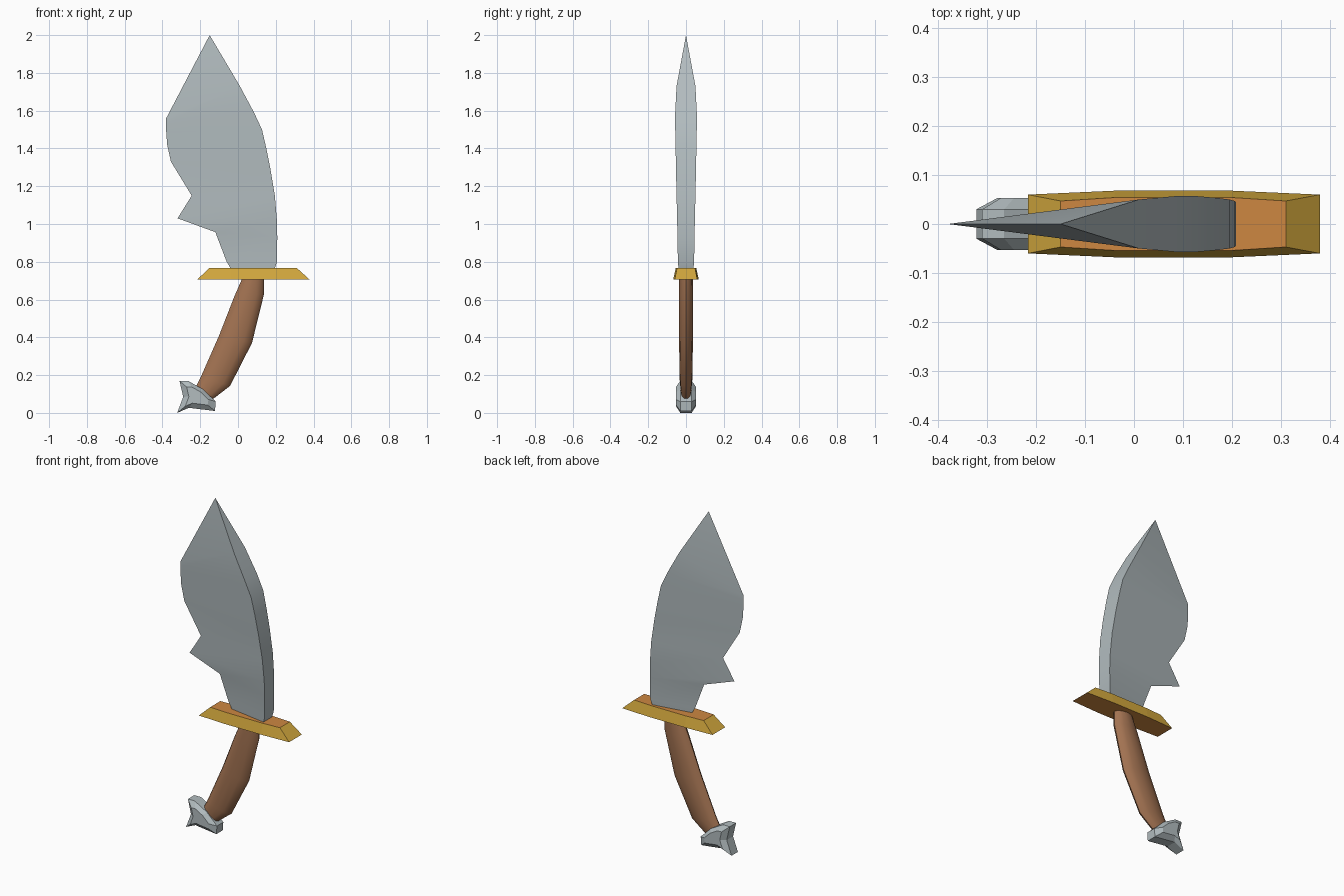
import bpy
import bmesh
import math
from mathutils import Vector

if "Cube" in bpy.data.objects:
    bpy.data.objects.remove(bpy.data.objects["Cube"], do_unlink=True)


def material(name, rgb):
    """Make a flat material from an sRGB colour in 0-255."""
    linear = [((c / 255 + 0.055) / 1.055) ** 2.4 for c in rgb] + [1]
    mat = bpy.data.materials.new(name)
    mat.use_nodes = True
    mat.diffuse_color = linear
    mat.node_tree.nodes["Principled BSDF"].inputs["Base Color"].default_value = linear
    return mat


steel = material("steel", (178, 188, 191))
gold = material("gold", (212, 169, 62))
copper = material("copper", (205, 135, 65))
leather = material("brown leather", (163, 115, 82))


def loft(name, rings, mats, smooth=None):
    """Skin a list of equal-length closed rings and cap both ends."""
    bm = bmesh.new()
    loops = [[bm.verts.new(p) for p in ring] for ring in rings]
    n = len(loops[0])
    for a, b in zip(loops, loops[1:]):
        for i in range(n):
            j = (i + 1) % n
            bm.faces.new((a[i], a[j], b[j], b[i]))
    bm.faces.new(loops[0])
    bm.faces.new(loops[-1])
    bmesh.ops.remove_doubles(bm, verts=bm.verts, dist=0.0005)
    bmesh.ops.recalc_face_normals(bm, faces=bm.faces)
    mesh = bpy.data.meshes.new(name)
    bm.to_mesh(mesh)
    bm.free()
    obj = bpy.data.objects.new(name, mesh)
    bpy.context.collection.objects.link(obj)
    for mat in mats:
        mesh.materials.append(mat)
    if smooth:
        bpy.ops.object.select_all(action="DESELECT")
        obj.select_set(True)
        bpy.context.view_layer.objects.active = obj
        bpy.ops.object.shade_smooth_by_angle(angle=math.radians(smooth))
    return obj


# Blade: wedge sections as (spine x, spine z, half thickness, edge x, edge z)
sections = [
    (0.19, 0.75, 0.038, -0.03, 0.75),
    (0.206, 0.80, 0.043, -0.06, 0.80),
    (0.208, 0.93, 0.045, -0.12, 0.957),
    (0.206, 1.02, 0.047, -0.32, 1.03),
    (0.195, 1.15, 0.05, -0.245, 1.15),
    (0.172, 1.29, 0.053, -0.355, 1.33),
    (0.15, 1.40, 0.055, -0.375, 1.42),
    (0.127, 1.50, 0.057, -0.38, 1.49),
    (0.085, 1.59, 0.057, -0.38, 1.53),
    (0.01, 1.73, 0.05, -0.38, 1.56),
]
rings = [[(sx, -t, sz), (sx, t, sz), (ex, 0, ez)] for sx, sz, t, ex, ez in sections]
rings.append([(-0.15, 0.0004 * s, 2.0) for s in (-0.5, 0.5, 0)])
loft("blade", rings, [steel], 30)


# Guard: tapered bar, slightly wider in the middle, copper above and below
def bar(left, right, end, mid, z):
    half = [(left, end), (-0.04, mid), (0.2, mid), (right, end)]
    return [(x, -y, z) for x, y in half] + [(x, y, z) for x, y in reversed(half)]


guard = loft("guard", [bar(-0.217, 0.38, 0.06, 0.068, 0.705),
                       bar(-0.15, 0.31, 0.047, 0.054, 0.768)], [gold, copper])
for face in guard.data.polygons:
    face.material_index = int(abs(face.normal.z) > 0.9)

# Handle: oval tube through pairs of front and back points
grip = [
    ((0.035, 0.74), (0.138, 0.74), 0.035),
    ((-0.018, 0.62), (0.138, 0.63), 0.038),
    ((-0.10, 0.41), (0.074, 0.37), 0.037),
    ((-0.197, 0.19), (-0.042, 0.143), 0.033),
    ((-0.23, 0.125), (-0.13, 0.075), 0.026),
]
rings = []
for (lx, lz), (rx, rz), depth in grip:
    a, b = Vector((lx, 0, lz)), Vector((rx, 0, rz))
    ring = []
    for k in range(12):
        t = math.tau * k / 12
        p = (a + b) / 2 + (b - a) / 2 * math.cos(t)
        p.y = depth * math.sin(t)
        ring.append(p)
    rings.append(ring)
loft("handle", rings, [leather], 45)

# Pommel: flared profile with chamfered cheeks on both sides
outline = [(-0.31, 0.17), (-0.265, 0.17), (-0.185, 0.125), (-0.118, 0.06),
           (-0.122, 0.01), (-0.26, 0.027), (-0.322, 0.0), (-0.29, 0.085)]
cx, cz = -0.215, 0.088


def cheek(y, scale):
    return [(cx + (x - cx) * scale, y, cz + (z - cz) * scale) for x, z in outline]


loft("pommel", [cheek(-0.053, 0.6), cheek(-0.03, 1), cheek(0.03, 1), cheek(0.053, 0.6)], [steel])
